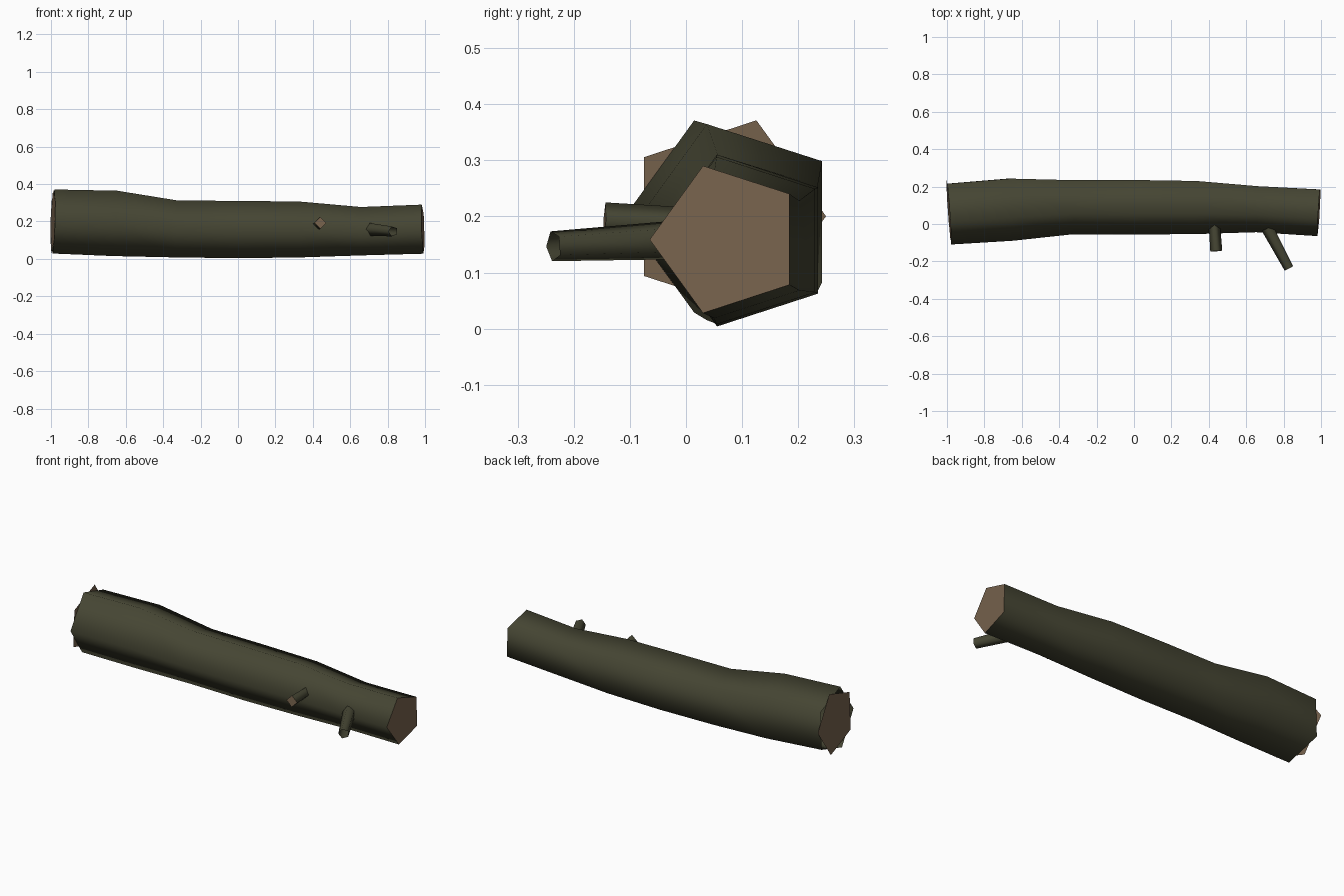
import bpy, math
from mathutils import Vector

if "Cube" in bpy.data.objects:
    bpy.data.objects.remove(bpy.data.objects["Cube"])


def material(name, rgb):
    m = bpy.data.materials.new(name)
    m.diffuse_color = (*rgb, 1.0)
    m.use_nodes = True
    m.node_tree.nodes["Principled BSDF"].inputs["Base Color"].default_value = m.diffuse_color
    return m


bark = material("dark_bark", (0.060, 0.060, 0.033))
wood = material("cut_wood", (0.185, 0.125, 0.075))


def add_mesh(name, verts, faces, mat, smooth=False):
    me = bpy.data.meshes.new(name)
    me.from_pydata(verts, [], faces)
    me.materials.append(mat)
    me.polygons.foreach_set("use_smooth", [smooth] * len(faces))
    me.update()
    ob = bpy.data.objects.new(name, me)
    bpy.context.collection.objects.link(ob)
    return ob


def ring(center, tangent, radius, sides, hint):
    """Regular polygon square to the tangent, first corner towards the hint."""
    t = tangent.normalized()
    u = (hint - t * hint.dot(t)).normalized()
    v = t.cross(u)
    return [center + radius * (math.cos(a) * u + math.sin(a) * v)
            for a in (2 * math.pi * k / sides for k in range(sides))]


def tube(name, path, sides, hint):
    """Open smooth tube along (x, y, z, radius) stations; returns its rings."""
    pts = [Vector(p[:3]) for p in path]
    n = len(pts)
    rings = []
    for i, p in enumerate(path):
        tangent = pts[min(i + 1, n - 1)] - pts[max(i - 1, 0)]
        rings.append(ring(pts[i], tangent, p[3], sides, hint))
    faces = []
    for i in range(n - 1):
        for k in range(sides):
            a, b = i * sides + k, i * sides + (k + 1) % sides
            faces.append((a, b, b + sides, a + sides))
    add_mesh(name, [v for r in rings for v in r], faces, bark, True)
    return rings


def cap(name, corners):
    add_mesh(name, corners, [tuple(range(len(corners)))], wood)


FRONT = Vector((0, -1, 0))

# Five-sided, gently bent trunk
trunk_path = [
    (-0.99, 0.070, 0.200, 0.180),
    (-0.66, 0.094, 0.190, 0.184),
    (-0.33, 0.105, 0.160, 0.160),
    (0.00, 0.105, 0.157, 0.161),
    (0.33, 0.103, 0.157, 0.157),
    (0.66, 0.092, 0.148, 0.136),
    (0.989, 0.073, 0.159, 0.138),
]
trunk = tube("trunk", trunk_path, 5, FRONT)

# Cut ends: the left one is turned half round, so its corners poke out
cap("right_cut_end", trunk[-1])
left_center = Vector(trunk_path[0][:3])
left_axis = left_center - Vector(trunk_path[1][:3])
cap("left_cut_end", ring(left_center, left_axis, 0.18, 5, -FRONT))

# Short square stub with a cut tip
stub = tube("short_stub", [(0.428, 0.02, 0.185, 0.030),
                           (0.440, -0.145, 0.193, 0.032)], 4, Vector((0, 0, 1)))
cap("short_stub_tip", stub[-1])

# Longer hollow twig
tube("long_twig", [(0.715, -0.02, 0.158, 0.036),
                   (0.830, -0.236, 0.147, 0.028)], 5, Vector((-1, 0, 0)))
